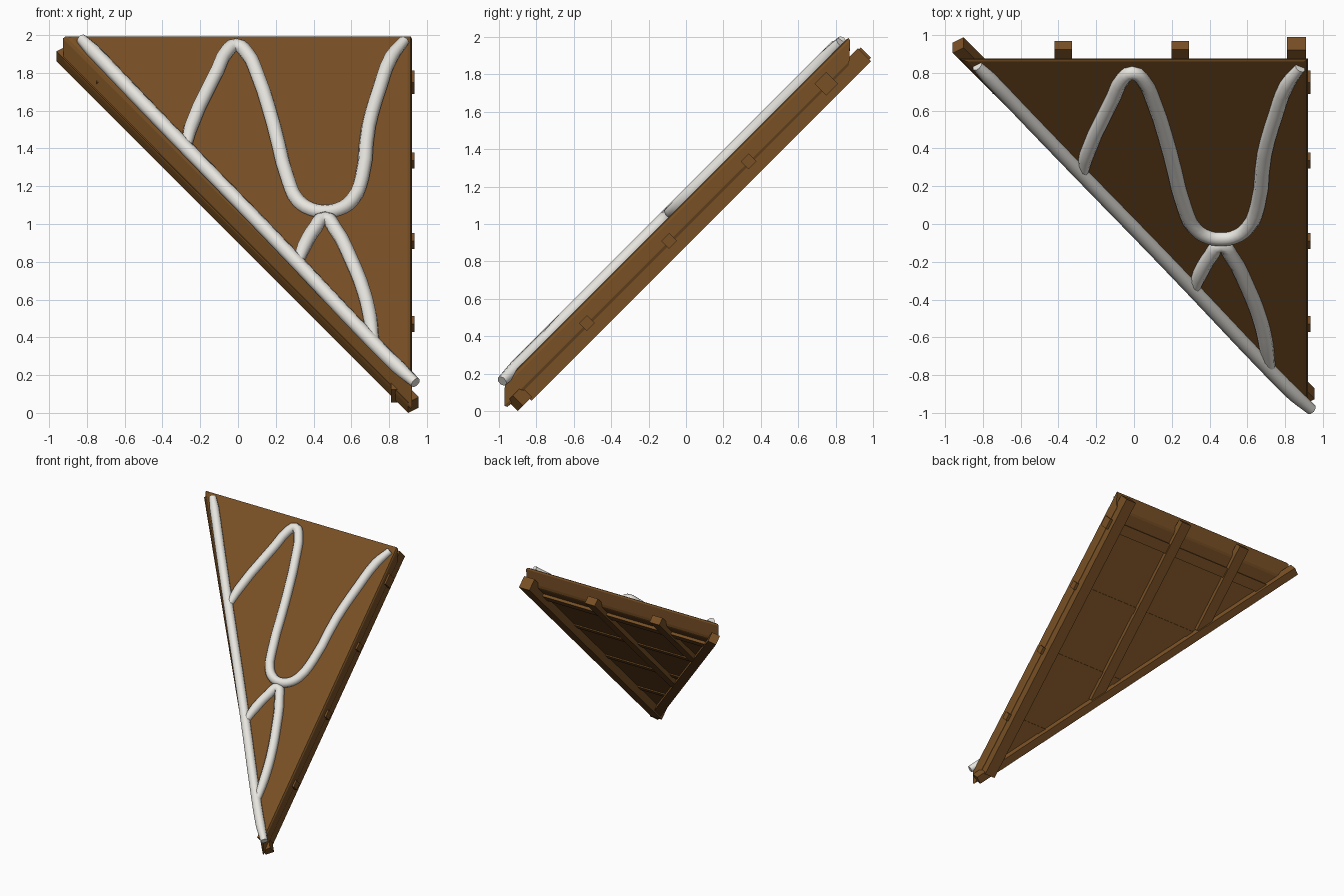
import bpy, bmesh, math
from mathutils import Vector, Matrix

if "Cube" in bpy.data.objects:
    bpy.data.objects.remove(bpy.data.objects["Cube"])

R2, R3, R6 = math.sqrt(2), math.sqrt(3), math.sqrt(6)
UP = Vector((0, 1, 1)) / R2        # up the roof slope
NRM = Vector((0, -1, 1)) / R2      # out of the roof surface
X = Vector((1, 0, 0))
HIP = Vector((1, -1, -1)) / R3     # along the slanted edge
OUT = Vector((-2, -1, -1)) / R6    # in the roof plane, away from the slanted edge


def mat(name, col):
    m = bpy.data.materials.new(name)
    m.diffuse_color = (*col, 1)
    m.use_nodes = True
    m.node_tree.nodes["Principled BSDF"].inputs["Base Color"].default_value = m.diffuse_color
    return m


WOOD = mat("brown_wood", (0.19, 0.08, 0.018))
WHITE = mat("off_white", (0.80, 0.78, 0.73))


def finish(name, bm, material):
    bmesh.ops.recalc_face_normals(bm, faces=bm.faces)
    me = bpy.data.meshes.new(name)
    bm.to_mesh(me)
    bm.free()
    ob = bpy.data.objects.new(name, me)
    bpy.context.collection.objects.link(ob)
    me.materials.append(material)
    return ob


def beam(name, axes, ranges):
    """Box given by its extents along three orthogonal unit axes."""
    bm = bmesh.new()
    bmesh.ops.create_cube(bm, size=1)
    for v in bm.verts:
        c = v.co.copy()
        v.co = sum((a * (lo + (hi - lo) * (k + 0.5))
                    for a, (lo, hi), k in zip(axes, ranges, c)), Vector())
    return finish(name, bm, WOOD)


# Roof slab: triangular plan, sheared up the slope, with softened rim
bm = bmesh.new()
plan = [(-0.925, 0.875), (0.92, 0.875), (0.92, -0.97)]
low = [bm.verts.new((x, y, y + 0.97)) for x, y in plan]
high = [bm.verts.new((x, y, y + 1.13)) for x, y in plan]
bm.faces.new(low)
bm.faces.new(high)
for i in range(3):
    j = (i + 1) % 3
    bm.faces.new((low[i], low[j], high[j], high[i]))
rim = [e for e in bm.edges if (e.verts[0] in low) == (e.verts[1] in low)]
bmesh.ops.bevel(bm, geom=rim, offset=0.022, segments=2, profile=0.5, affect='EDGES')
finish("roof_slab", bm, WOOD)

# Rafters running up the slope, right one heavier
axes = (X, UP, NRM)
beam("edge_rafter", axes, ((0.81, 0.91), (-0.77 / R2, 2.86 / R2), (0.88 / R2, 1.02 / R2)))
for i, x in enumerate((-0.375, 0.245)):
    beam(f"rafter_{i}", axes, ((x - 0.047, x + 0.047), ((1.0 - 2 * x) / R2, 2.86 / R2),
                               (0.92 / R2, 1.01 / R2)))

# Slanted beam under the long edge
beam("hip_beam", (HIP, OUT, NRM), ((-3.78 / R3, 1.80 / R3), (-1.07 / R6, -0.90 / R6),
                                   (0.90 / R2, 1.01 / R2)))

# Cross battens whose ends poke out on the right
for i, (s, half) in enumerate(((-0.06, 0.03), (0.82, 0.03), (1.67, 0.03), (2.5, 0.044))):
    mid = 1.0 / R2
    beam(f"batten_{i}", axes, (((1.0 - s) / 2, 0.935), (s / R2 - half, s / R2 + half),
                               (mid - half, mid + half)))


# Painted trim: round rods lying on the slab, paths in front view (x, z)
def rod(name, pts):
    cu = bpy.data.curves.new(name, 'CURVE')
    cu.dimensions = '3D'
    cu.bevel_depth = 0.039
    cu.bevel_resolution = 2
    cu.resolution_u = 3
    cu.use_fill_caps = True
    sp = cu.splines.new('BEZIER')
    sp.bezier_points.add(len(pts) - 1)
    for i, (p, (x, z)) in enumerate(zip(sp.bezier_points, pts)):
        p.co = (x, z - 1.143, z)
        p.handle_left_type = p.handle_right_type = 'AUTO'
        p.radius = 0.75 if i in (0, len(pts) - 1) else 1
    ob = bpy.data.objects.new(name, cu)
    bpy.context.collection.objects.link(ob)
    cu.materials.append(WHITE)
    bpy.ops.object.select_all(action='DESELECT')
    ob.select_set(True)
    bpy.context.view_layer.objects.active = ob
    bpy.ops.object.convert(target='MESH')
    bpy.ops.object.shade_smooth_by_angle(angle=math.radians(50))


rod("edge_rod", [(-0.83, 1.98), (-0.77, 1.92), (-0.55, 1.69), (-0.27, 1.40), (0.1, 1.02),
                 (0.33, 0.78), (0.70, 0.39), (0.85, 0.24), (0.94, 0.16)])
rod("wave_rod", [(-0.27, 1.42), (-0.25, 1.51), (-0.11, 1.81), (-0.06, 1.91), (-0.01, 1.945),
                 (0.05, 1.90), (0.10, 1.80), (0.19, 1.52), (0.27, 1.22), (0.32, 1.12),
                 (0.39, 1.075), (0.46, 1.065), (0.53, 1.075), (0.60, 1.12), (0.655, 1.24),
                 (0.69, 1.51), (0.75, 1.72), (0.81, 1.88), (0.88, 1.97)])
rod("arch_rod", [(0.32, 0.80), (0.35, 0.88), (0.41, 0.98), (0.46, 1.03), (0.51, 0.98),
                 (0.60, 0.81), (0.67, 0.63), (0.70, 0.50), (0.72, 0.37)])
